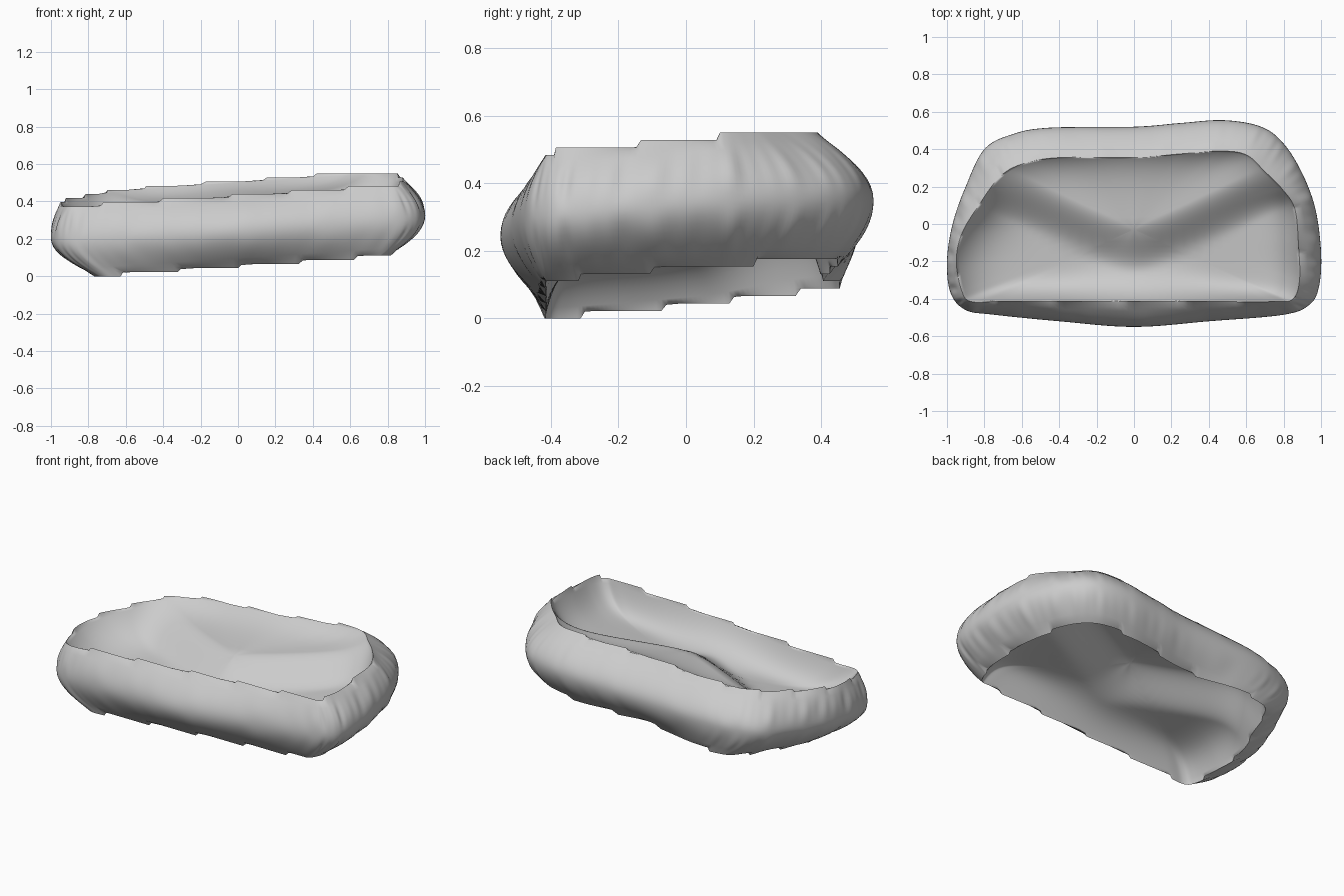
import bpy
import bmesh
from math import sin, pi, exp
from mathutils import Vector

cube = bpy.data.objects.get("Cube")
if cube:
    bpy.data.objects.remove(cube, do_unlink=True)

# Single flat material
grey = bpy.data.materials.new("soft_grey")
grey.use_nodes = True
colour = (0.6, 0.6, 0.6, 1.0)
grey.diffuse_color = colour
grey.node_tree.nodes["Principled BSDF"].inputs["Base Color"].default_value = colour

# Plan outlines, counter-clockwise: widest part of the wall, upper rim, lower rim
BULGE = [(-1, -.2), (-.98, -.37), (-.9, -.46), (-.75, -.485), (-.4, -.52), (0, -.55),
         (.4, -.52), (.8, -.485), (.94, -.43), (.99, -.33), (1, -.15), (.97, .08),
         (.9, .27), (.8, .43), (.68, .52), (.48, .555), (.25, .54), (0, .52),
         (-.45, .515), (-.65, .48), (-.8, .4), (-.9, .2), (-.97, 0)]
RIM = [(-.95, -.2), (-.92, -.36), (-.87, -.415), (-.72, -.415), (-.4, -.415), (0, -.415),
       (.4, -.415), (.75, -.415), (.85, -.4), (.885, -.3), (.88, -.12), (.86, .08),
       (.79, .19), (.7, .28), (.6, .37), (.46, .39), (.25, .375), (0, .355),
       (-.4, .355), (-.6, .32), (-.72, .25), (-.83, .1), (-.92, -.05)]
BASE = [(-.78, -.2), (-.76, -.36), (-.72, -.415), (-.6, -.415), (-.3, -.415), (0, -.415),
        (.35, -.415), (.7, -.415), (.78, -.4), (.82, -.3), (.83, -.12), (.81, .08),
        (.78, .2), (.71, .35), (.6, .43), (.4, .45), (.2, .43), (-.05, .4),
        (-.35, .45), (-.52, .45), (-.63, .4), (-.71, .2), (-.78, 0)]
SUBSTEPS = 14
STEP = 0.022
CENTRE = Vector((0.0, -0.03))


def smooth_loop(points):
    """Closed smooth curve through the points."""
    pts = [Vector(p) for p in points]
    n = len(pts)
    out = []
    for i in range(n):
        a, b, c, d = (pts[(i + k) % n] for k in (-1, 0, 1, 2))
        for j in range(SUBSTEPS):
            t = j / SUBSTEPS
            out.append(b + (c - a) * (t / 2)
                       + (a * 2 - b * 5 + c * 4 - d) * (t * t / 2)
                       + (b * 3 - a - c * 3 + d) * (t ** 3 / 2))
    return out


def upper_plane(p):
    return 0.473 + 0.067 * p.x + 0.095 * p.y


def lower_plane(p):
    return 0.092 + 0.07 * p.x + 0.09 * p.y


def stepped(z):
    """Rim heights climb in small steps."""
    return max(0.0, round(z / STEP) * STEP)


def wrinkle(i, count):
    """Irregular cloth ripple around the wall."""
    a = 2 * pi * i / count
    return 0.5 * sin(23 * a) + 0.3 * sin(41 * a + 1) + 0.2 * sin(67 * a + 2)


def make_sheet(name, rings, flip=False, cap=False):
    bm = bmesh.new()
    loops = [[bm.verts.new(v) for v in ring] for ring in rings]
    n = len(loops[0])
    for a, b in zip(loops, loops[1:]):
        for i in range(n):
            j = (i + 1) % n
            face = [a[i], b[i], b[j], a[j]]
            bm.faces.new(face[::-1] if flip else face)
    if cap:
        bm.faces.new(loops[-1] if flip else loops[-1][::-1])
    for f in bm.faces:
        f.smooth = True
    mesh = bpy.data.meshes.new(name)
    bm.to_mesh(mesh)
    bm.free()
    mesh.materials.append(grey)
    obj = bpy.data.objects.new(name, mesh)
    bpy.context.collection.objects.link(obj)


bulge = smooth_loop(BULGE)
rim = smooth_loop(RIM)
base = smooth_loop(BASE)
count = len(rim)

# Bulging outer wall
WALL_ROWS = 18
wall_rings = []
for row in range(WALL_ROWS + 1):
    t = row / WALL_ROWS
    swell = max(0.0, sin(pi * t)) ** 0.9
    ring = []
    for i in range(count):
        edge = rim[i] if t < 0.5 else base[i]
        p = edge.lerp(bulge[i], swell)
        ends = 0.3 + 0.7 * p.x ** 2
        outward = (p - CENTRE).normalized()
        p = p + outward * (0.008 * wrinkle(i, count) * ends * sin(2 * pi * t) ** 2)
        top = upper_plane(rim[i])
        bottom = lower_plane(base[i])
        z = top + (bottom - top) * t
        if row in (0, WALL_ROWS):
            z = stepped(z + 0.004 * wrinkle(i, count) * ends)
        ring.append(Vector((p.x, p.y, z)))
    wall_rings.append(ring)
make_sheet("outer_wall", wall_rings)


def smooth_step(low, high, value):
    t = min(1.0, max(0.0, (value - low) / (high - low)))
    return t * t * (3 - 2 * t)


def raised(p):
    """Floor plateau: a tongue reaching forward from the back edge."""
    front = -0.32 + 0.5 * (p.x ** 2 + 0.01) ** 0.5
    return smooth_step(front, front + 0.28, p.y)


def upper_depth(p, d):
    left_slope = smooth_step(-0.3, -0.9, p.x)
    width = 0.08 + 0.02 * raised(p) + 0.05 * left_slope
    return -(0.19 - 0.12 * raised(p)) * (1 - exp(-d / width))


def lower_depth(p, d):
    return (0.155 + 0.115 * raised(p)) * (1 - exp(-d / 0.075))


# Hollow sheets closing the top and the underside
def make_dish(name, edge, plane, depth, flip):
    rings = [edge]
    rows = 22
    for row in range(1, rows + 1):
        s = 1 - 0.98 * (row / rows) ** 1.7
        ring = []
        for v in edge:
            reach = v.xy - CENTRE
            p = CENTRE + reach * s
            z = plane(p) + depth(p, reach.length * (1 - s))
            ring.append(Vector((p.x, p.y, z)))
        rings.append(ring)
    make_sheet(name, rings, flip, cap=True)


make_dish("upper_hollow", wall_rings[0], upper_plane, upper_depth, True)
make_dish("lower_hollow", wall_rings[-1], lower_plane, lower_depth, False)
